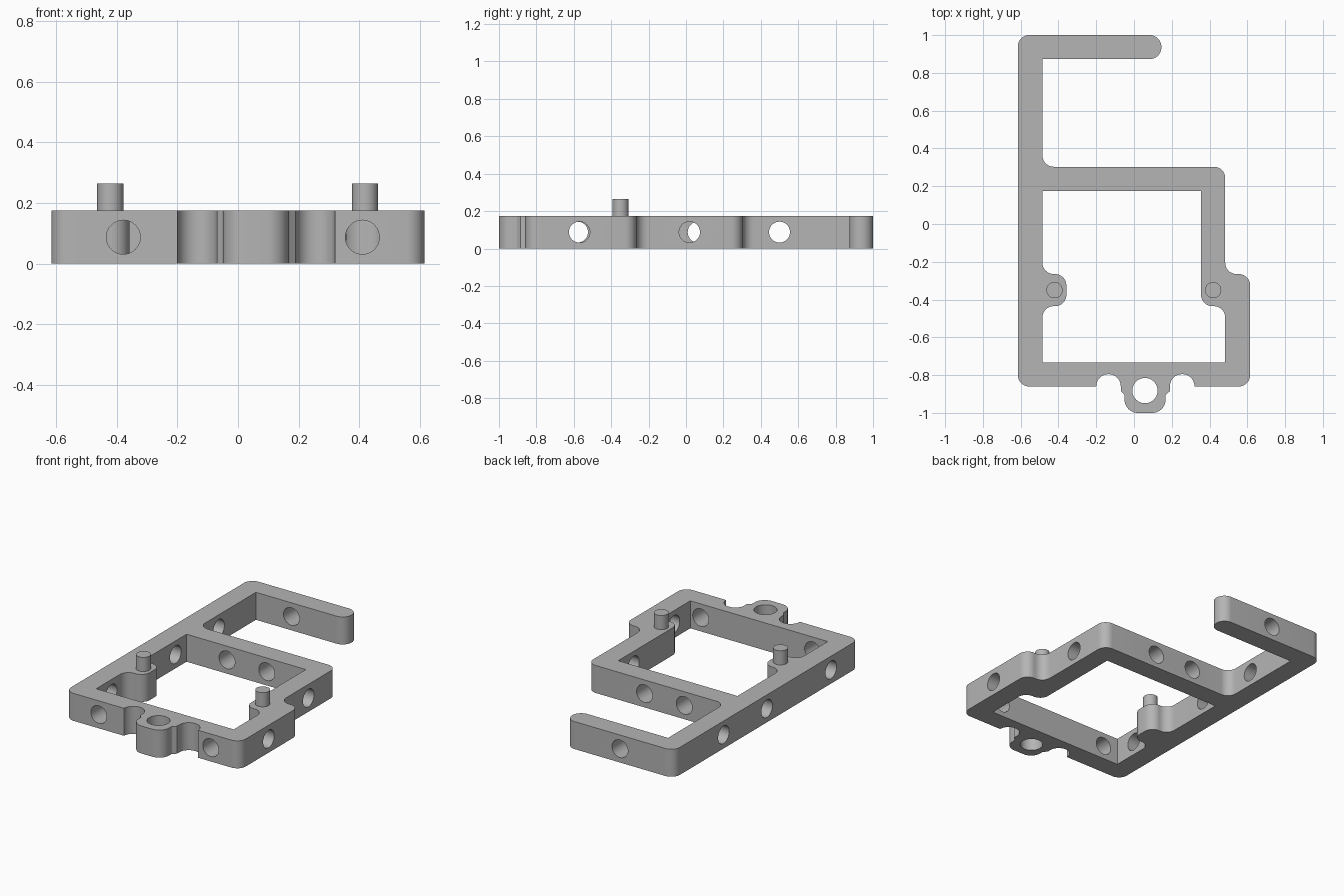
import bpy, bmesh, math
from mathutils import Vector, Matrix

if "Cube" in bpy.data.objects:
    bpy.data.objects.remove(bpy.data.objects["Cube"])

H = 0.175           # frame height
R = 0.06            # usual corner radius
HOLE_R = 0.056

grey = bpy.data.materials.new("plain grey")
grey.use_nodes = True
grey.diffuse_color = (0.46, 0.46, 0.46, 1)
grey.node_tree.nodes["Principled BSDF"].inputs["Base Color"].default_value = grey.diffuse_color


def add_object(name, bm):
    bmesh.ops.recalc_face_normals(bm, faces=bm.faces)
    mesh = bpy.data.meshes.new(name)
    bm.to_mesh(mesh)
    bm.free()
    mesh.materials.append(grey)
    obj = bpy.data.objects.new(name, mesh)
    bpy.context.collection.objects.link(obj)
    return obj


def rounded(corners, steps=10):
    """Turn (x, y, radius) corners into a filleted outline."""
    out = []
    for i, (x, y, r) in enumerate(corners):
        p = Vector((x, y))
        if r == 0:
            out.append(p)
            continue
        a = (Vector(corners[i - 1][:2]) - p).normalized()
        b = (Vector(corners[(i + 1) % len(corners)][:2]) - p).normalized()
        half = a.angle(b) / 2
        start, end = p + a * r / math.tan(half), p + b * r / math.tan(half)
        centre = p + (a + b).normalized() * r / math.sin(half)
        u, v = start - centre, end - centre
        sweep = u.angle(v)
        for k in range(steps + 1):
            t = k / steps
            out.append(centre + (u * math.sin((1 - t) * sweep) + v * math.sin(t * sweep)) / math.sin(sweep))
    return out


def prism(name, corners, z0, z1):
    bm = bmesh.new()
    face = bm.faces.new([bm.verts.new((p.x, p.y, z0)) for p in rounded(corners)])
    top = bmesh.ops.extrude_face_region(bm, geom=[face])["geom"]
    bmesh.ops.translate(bm, vec=(0, 0, z1 - z0),
                        verts=[g for g in top if isinstance(g, bmesh.types.BMVert)])
    return add_object(name, bm)


def cylinder(name, centre, radius, depth, axis="Z"):
    turn = {"X": Matrix.Rotation(math.pi / 2, 4, "Y"),
            "Y": Matrix.Rotation(math.pi / 2, 4, "X"), "Z": Matrix()}[axis]
    bm = bmesh.new()
    bmesh.ops.create_cone(bm, cap_ends=True, segments=40, radius1=radius, radius2=radius,
                          depth=depth, matrix=Matrix.Translation(centre) @ turn)
    return add_object(name, bm)


def cut(target, cutter):
    mod = target.modifiers.new("cut", "BOOLEAN")
    mod.operation, mod.solver, mod.object = "DIFFERENCE", "EXACT", cutter
    bpy.context.view_layer.objects.active = target
    bpy.ops.object.modifier_apply(modifier=mod.name)
    bpy.data.objects.remove(cutter)


# Outer outline: front edge with two notches around the boss, stepped side, open hook at the back
outer = [
    (-0.615, -0.86, R), (-0.2, -0.86, 0), (-0.2, -0.795, 0.064), (-0.07, -0.795, 0.064),
    (-0.07, -0.885, 0), (-0.05, -0.905, 0.01), (-0.05, -1, 0.07),
    (0.167, -1, 0.07), (0.167, -0.905, 0.01), (0.19, -0.885, 0),
    (0.19, -0.795, 0.064), (0.32, -0.795, 0.064), (0.32, -0.86, 0), (0.615, -0.86, R),
    (0.615, -0.265, R), (0.483, -0.265, R), (0.483, 0.303, R), (-0.485, 0.303, R),
    (-0.485, 0.873, 0), (0.145, 0.873, 0.062), (0.145, 1, 0.062), (-0.615, 1, R),
]
# Window with two pads bulging in under the pins
inner = [
    (-0.485, 0.175, 0), (0.355, 0.175, 0), (0.355, -0.435, R), (0.483, -0.435, R),
    (0.483, -0.733, 0), (-0.485, -0.733, 0), (-0.485, -0.435, R),
    (-0.358, -0.435, R), (-0.358, -0.265, R), (-0.485, -0.265, R),
]
frame = prism("frame", outer, 0, H)
cut(frame, prism("window_cutter", inner, -0.1, H + 0.1))

# Vertical hole in the boss
cut(frame, cylinder("boss_cutter", (0.058, -0.882, H / 2), 0.067, 0.5))

# Cross holes through the walls
cross_holes = [
    ("X", -0.55, -0.58), ("X", -0.55, 0.065), ("X", -0.55, 0.5),
    ("X", 0.55, -0.57), ("X", 0.42, 0.019),
    ("Y", -0.378, -0.8), ("Y", 0.41, -0.8),
    ("Y", -0.2, 0.24), ("Y", 0.08, 0.24), ("Y", -0.235, 0.935),
]
for axis, x, y in cross_holes:
    cut(frame, cylinder("hole_cutter", (x, y, H / 2), HOLE_R, 0.2, axis))

# Upright pins on the pads
pins = [cylinder(side + "_pin", (x, -0.35, 0.21), 0.043, 0.11)
        for side, x in (("right", -0.421), ("left", 0.419))]

# Smooth the round surfaces, keep the edges sharp
bpy.ops.object.select_all(action="DESELECT")
for obj in [frame] + pins:
    obj.select_set(True)
bpy.context.view_layer.objects.active = frame
bpy.ops.object.shade_smooth_by_angle(angle=math.radians(30))
